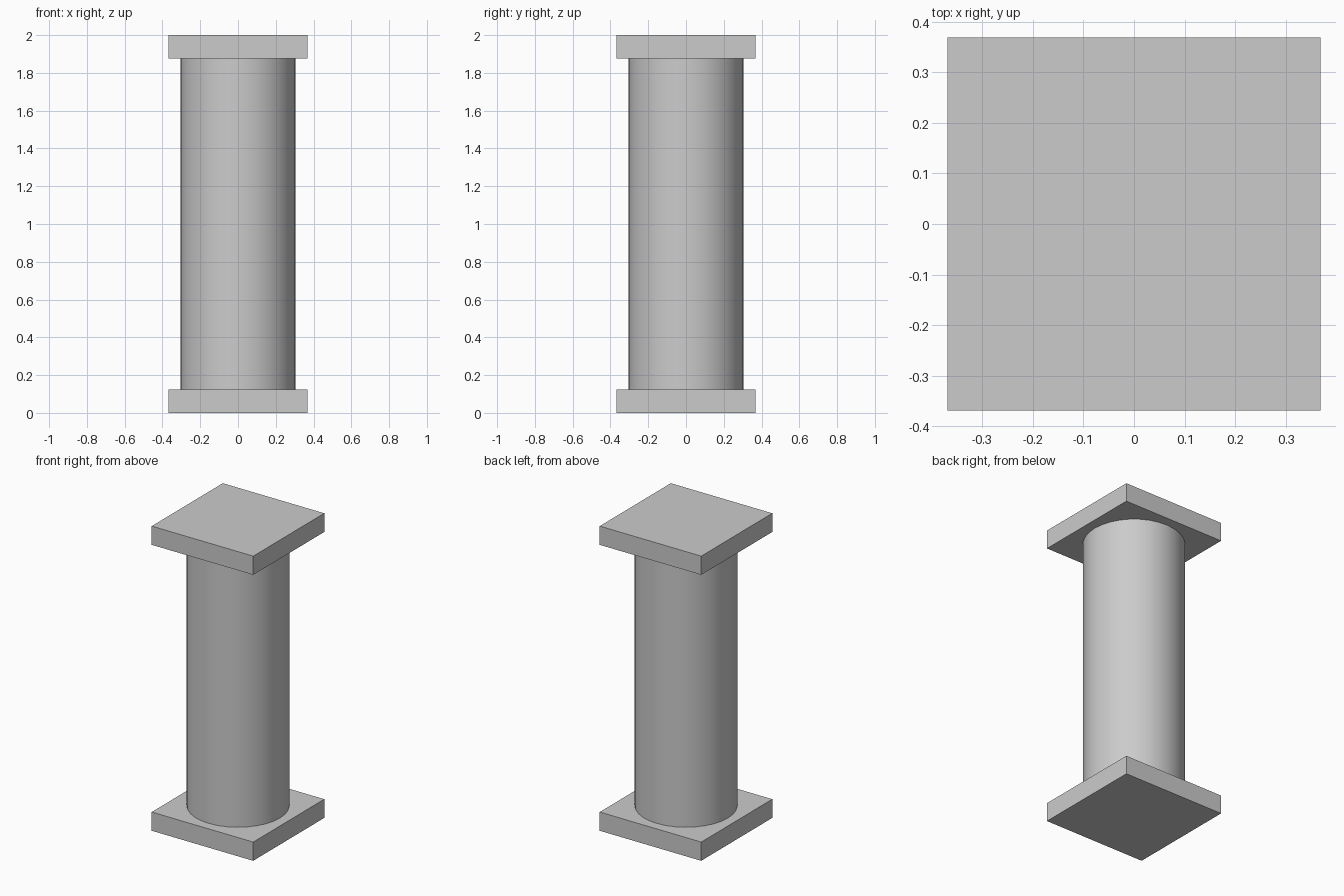
import bpy
import math

cube = bpy.data.objects.get("Cube")
if cube:
    bpy.data.objects.remove(cube, do_unlink=True)

HEIGHT = 2.0
SLAB_WIDTH = 0.737
SLAB_HEIGHT = 0.123
SHAFT_RADIUS = 0.305

# Plain stone colour
stone = bpy.data.materials.new("grey_stone")
stone.use_nodes = True
colour = (0.6, 0.6, 0.6, 1.0)
stone.diffuse_color = colour
stone.node_tree.nodes["Principled BSDF"].inputs["Base Color"].default_value = colour


def finish(name):
    obj = bpy.context.object
    obj.name = name
    obj.data.materials.append(stone)
    return obj


# Square slabs at the foot and head
for name, z in (("base_slab", SLAB_HEIGHT / 2), ("top_slab", HEIGHT - SLAB_HEIGHT / 2)):
    bpy.ops.mesh.primitive_cube_add(size=1, location=(0, 0, z))
    slab = finish(name)
    slab.scale = (SLAB_WIDTH, SLAB_WIDTH, SLAB_HEIGHT)
    bpy.ops.object.transform_apply(location=False, rotation=False, scale=True)

# Round shaft between the slabs
bpy.ops.mesh.primitive_cylinder_add(
    vertices=32, radius=SHAFT_RADIUS, depth=HEIGHT - 2 * SLAB_HEIGHT,
    location=(0, 0, HEIGHT / 2))
finish("column_shaft")
bpy.ops.object.shade_smooth_by_angle(angle=math.radians(30))
